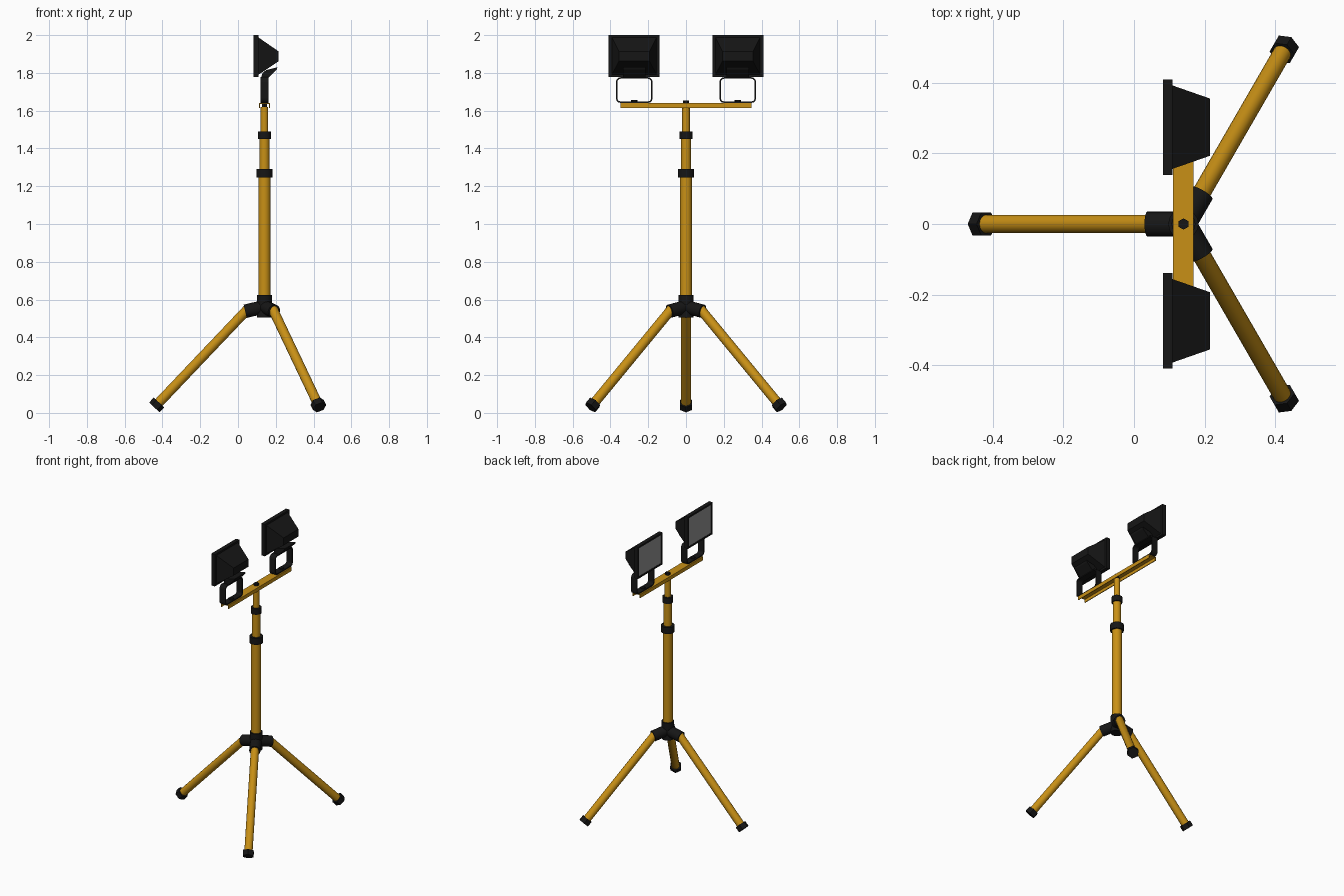
import bpy, bmesh, math
from mathutils import Vector

if "Cube" in bpy.data.objects:
    bpy.data.objects.remove(bpy.data.objects["Cube"])

AX = 0.14  # x of the mast axis


def material(name, rgb):
    m = bpy.data.materials.new(name)
    m.diffuse_color = (*rgb, 1)
    m.use_nodes = True
    m.node_tree.nodes["Principled BSDF"].inputs["Base Color"].default_value = m.diffuse_color
    return m


YELLOW = material("yellow_paint", (0.58, 0.28, 0.008))
BLACK = material("black_plastic", (0.008, 0.008, 0.008))
GLASS = material("lamp_glass", (0.3, 0.3, 0.3))


def finish(name, bm, mat, smooth=False):
    bmesh.ops.recalc_face_normals(bm, faces=bm.faces)
    me = bpy.data.meshes.new(name)
    bm.to_mesh(me)
    bm.free()
    ob = bpy.data.objects.new(name, me)
    bpy.context.collection.objects.link(ob)
    me.materials.append(mat)
    if smooth:
        bpy.ops.object.select_all(action='DESELECT')
        ob.select_set(True)
        bpy.context.view_layer.objects.active = ob
        bpy.ops.object.shade_smooth_by_angle(angle=math.radians(40))
    return ob


def tube(name, a, b, r, mat, sides=16):
    """Capped cylinder running from a to b."""
    a, b = Vector(a), Vector(b)
    d = b - a
    bm = bmesh.new()
    bmesh.ops.create_cone(bm, cap_ends=True, segments=sides, radius1=r, radius2=r, depth=d.length)
    q = d.to_track_quat('Z', 'Y')
    for v in bm.verts:
        v.co = q @ v.co + (a + b) / 2
    return finish(name, bm, mat, sides > 8)


def loft(name, rings, mat, closed=False):
    """Skin equal-length rings; cap the ends, or join last ring to first."""
    bm = bmesh.new()
    vs = [[bm.verts.new(p) for p in ring] for ring in rings]
    n = len(vs[0])
    pairs = list(zip(vs, vs[1:])) + ([(vs[-1], vs[0])] if closed else [])
    for r0, r1 in pairs:
        for i in range(n):
            j = (i + 1) % n
            bm.faces.new((r0[i], r0[j], r1[j], r1[i]))
    if not closed:
        bm.faces.new(vs[0])
        bm.faces.new(vs[-1])
    return finish(name, bm, mat)


def rect(x, cy, hy, z0, z1):
    return [(x, cy - hy, z0), (x, cy + hy, z0), (x, cy + hy, z1), (x, cy - hy, z1)]


def rounded(cy, cz, hy, hz, r, x):
    """Rounded rectangle in the yz plane."""
    pts = []
    for k, (sy, sz) in enumerate([(1, 1), (-1, 1), (-1, -1), (1, -1)]):
        for s in range(4):
            t = math.radians(90 * k + 30 * s)
            pts.append((x, cy + sy * (hy - r) + r * math.cos(t), cz + sz * (hz - r) + r * math.sin(t)))
    return pts


# Telescopic mast and its collars
for name, z0, z1, r, mat in [
    ("mast_lower", 0.55, 1.26, 0.032, YELLOW),
    ("mast_middle", 1.24, 1.47, 0.026, YELLOW),
    ("mast_upper", 1.45, 1.62, 0.020, YELLOW),
    ("lower_collar", 1.245, 1.29, 0.043, BLACK),
    ("upper_collar", 1.45, 1.49, 0.034, BLACK),
    ("hub", 0.505, 0.625, 0.040, BLACK),
]:
    tube(name, (AX, 0, z0), (AX, 0, z1), r, mat)

# Tripod: hub socket, leg and hexagonal foot, three times
for i in range(3):
    t = math.radians(180 + 120 * i)

    def at(r, z):
        return Vector((AX + r * math.cos(t), r * math.sin(t), z))

    tube(f"hub_socket_{i}", at(0, 0.562), at(0.102, 0.538), 0.036, BLACK)
    top, end = at(0.085, 0.553), at(0.583, 0.029)
    d = (end - top).normalized()
    tube(f"leg_{i}", top, end - d * 0.01, 0.026, YELLOW)
    tube(f"foot_{i}", end - d * 0.036, end, 0.038, BLACK, 6)

# Crossbar: channel open at the bottom
w, zb, zt, th = 0.029, 1.614, 1.64, 0.005
section = [(-w, zb), (-w, zt), (w, zt), (w, zb), (w - th, zb), (w - th, zt - th), (-w + th, zt - th), (-w + th, zb)]
loft("crossbar", [[(AX + x, y, z) for x, z in section] for y in (-0.346, 0.346)], YELLOW)
tube("centre_bolt", (AX, 0, 1.61), (AX, 0, 1.655), 0.016, BLACK, 6)

# Floodlights
for side, cy in (("left", 0.274), ("right", -0.274)):
    # Rounded bracket frame and its bolt
    outer, inner, zc = (0.097, 0.068, 0.024), (0.089, 0.060, 0.016), 1.709
    rings = [rounded(cy, zc, *o, x) for o, x in
             ((outer, 0.118), (outer, 0.162), (inner, 0.162), (inner, 0.118))]
    loft(f"bracket_{side}", rings, BLACK, closed=True)
    tube(f"bracket_bolt_{side}", (AX, cy, 1.64), (AX, cy, 1.657), 0.016, BLACK, 6)
    # Housing: recessed front rim, flange, tapered back
    loft(f"lamp_housing_{side}", [
        rect(0.088, cy, 0.122, 1.792, 1.988),
        rect(0.082, cy, 0.122, 1.792, 1.988),
        rect(0.082, cy, 0.135, 1.779, 2.0),
        rect(0.109, cy, 0.135, 1.779, 2.0),
        rect(0.109, cy, 0.118, 1.791, 1.987),
        rect(0.215, cy, 0.081, 1.862, 1.914),
    ], BLACK)
    loft(f"lamp_glass_{side}", [rect(x, cy, 0.122, 1.792, 1.988) for x in (0.084, 0.0885)], GLASS)
    # Tilted mounting tab between bracket and housing
    tab = [(0.12, 1.77), (0.13, 1.80), (0.15, 1.815), (0.21, 1.83), (0.205, 1.818), (0.158, 1.77)]
    loft(f"mounting_tab_{side}", [[(x, cy + y, z) for x, z in tab] for y in (-0.06, 0.06)], BLACK)
